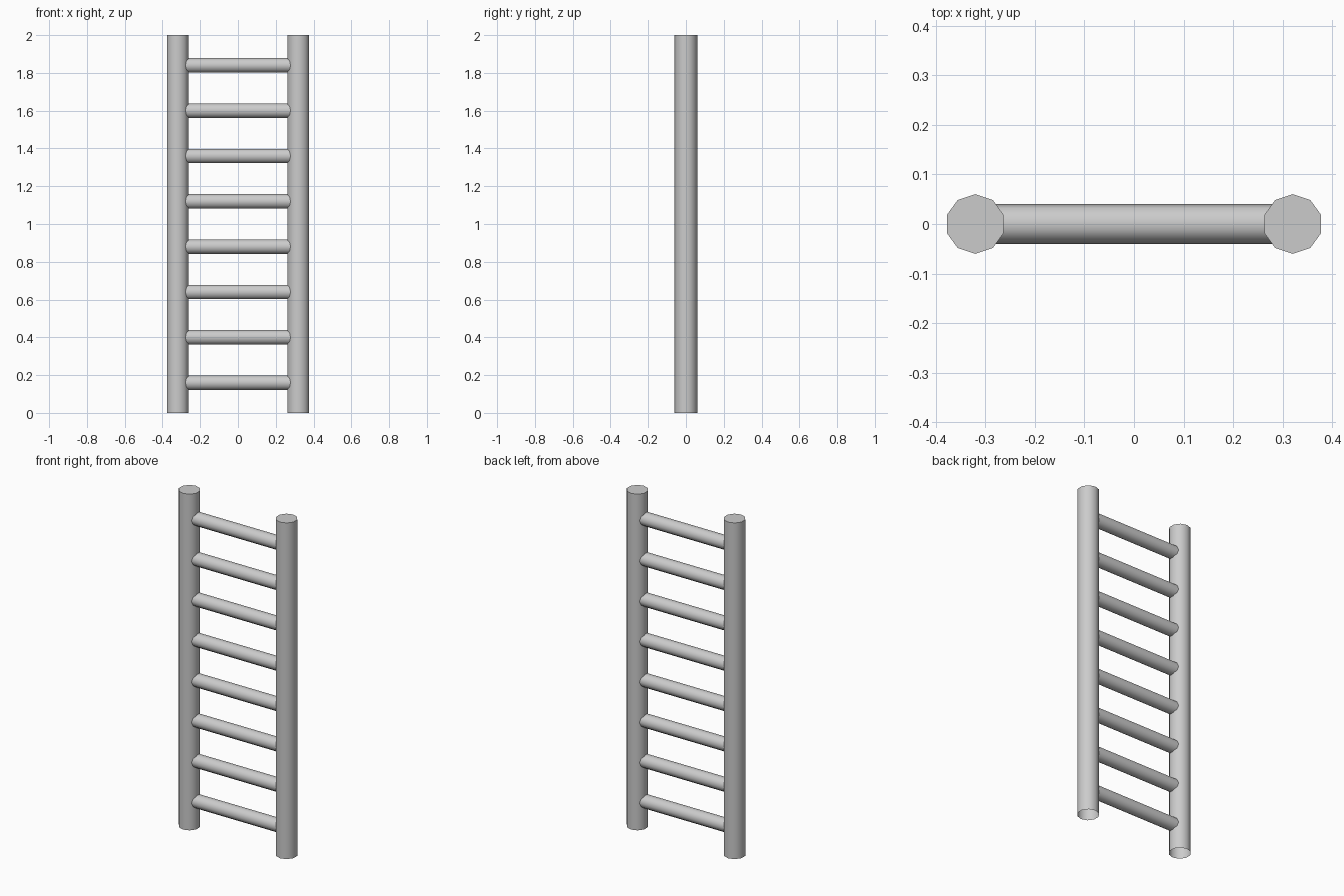
import bpy
import bmesh
from math import pi, radians

if "Cube" in bpy.data.objects:
    bpy.data.objects.remove(bpy.data.objects["Cube"])

RAIL_X = 0.32


def tube(name, radius, length, location, rotation=(0, 0, 0), open_ends=()):
    """Ten-sided cylinder; open_ends lists the cap directions (+1/-1 local z) to remove."""
    bpy.ops.mesh.primitive_cylinder_add(vertices=10, radius=radius, depth=length,
                                        location=location, rotation=rotation)
    obj = bpy.context.object
    obj.name = name
    bm = bmesh.new()
    bm.from_mesh(obj.data)
    caps = [f for f in bm.faces if any(f.normal.z * s > 0.9 for s in open_ends)]
    bmesh.ops.delete(bm, geom=caps, context='FACES')
    bm.to_mesh(obj.data)
    bm.free()
    bpy.ops.object.shade_smooth_by_angle(angle=radians(50))
    return obj


# Side rails: capped on top, open at the foot
for side, x in (("left", -RAIL_X), ("right", RAIL_X)):
    tube(f"{side}_rail", 0.06, 2.0, (x, 0, 1.0), open_ends=(-1,))

# Eight rungs, ends buried inside the rails
for i in range(8):
    tube(f"rung_{i + 1}", 0.04, 2 * RAIL_X, (0, 0, 0.16 + 0.24 * i),
         rotation=(0, pi / 2, 0), open_ends=(1, -1))
